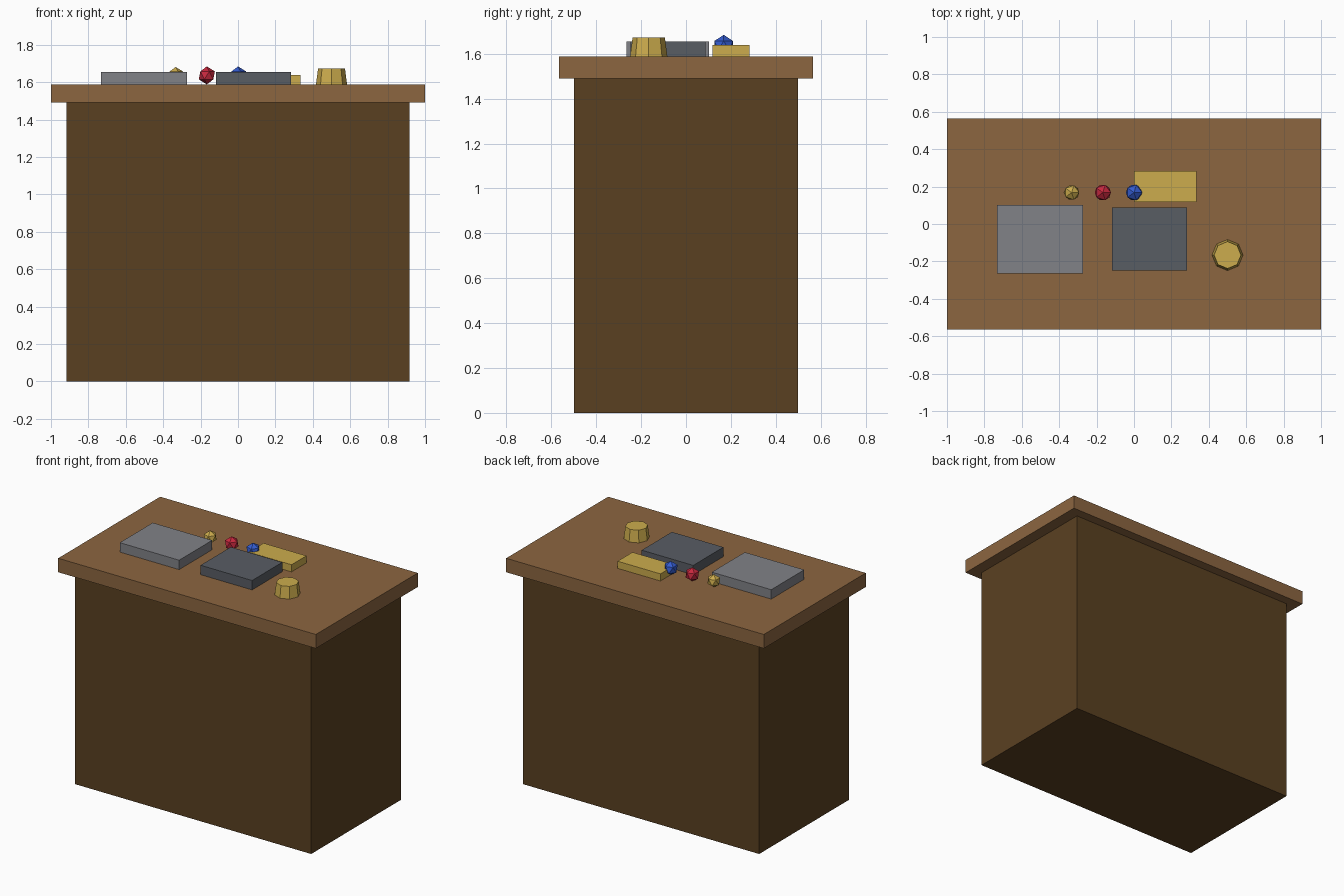
import bpy
import math

cube = bpy.data.objects.get("Cube")
if cube:
    bpy.data.objects.remove(cube, do_unlink=True)


def material(name, *srgb):
    """Flat material from 0-255 display colour, stored as linear."""
    linear = [((c / 255 + 0.055) / 1.055) ** 2.4 for c in srgb] + [1]
    mat = bpy.data.materials.new(name)
    mat.use_nodes = True
    mat.diffuse_color = linear
    mat.node_tree.nodes["Principled BSDF"].inputs["Base Color"].default_value = linear
    return mat


dark_wood = material("dark wood", 90, 64, 33)
light_wood = material("light wood", 140, 102, 64)
light_grey = material("light grey", 129, 130, 135)
dark_grey = material("dark grey", 89, 93, 100)
gold = material("gold", 204, 172, 77)
red = material("red", 200, 40, 62)
blue = material("blue", 52, 92, 208)


def finish(name, mat):
    obj = bpy.context.object
    obj.name = name
    obj.data.materials.append(mat)
    return obj


def box(name, mat, x, y, z):
    """Box spanning the given (low, high) ranges."""
    spans = (x, y, z)
    bpy.ops.mesh.primitive_cube_add(size=1, location=[sum(s) / 2 for s in spans])
    obj = finish(name, mat)
    obj.scale = [hi - lo for lo, hi in spans]
    bpy.ops.object.transform_apply(location=False, rotation=False, scale=True)


BASE_TOP = 1.49
TABLE = 1.588

# Counter body and overhanging top
box("counter_body", dark_wood, (-0.917, 0.917), (-0.498, 0.498), (0, BASE_TOP))
box("counter_top", light_wood, (-1, 1), (-0.565, 0.565), (BASE_TOP, TABLE))

# Slabs lying on the top
box("light_slab", light_grey, (-0.733, -0.272), (-0.264, 0.102), (TABLE, 1.654))
box("dark_slab", dark_grey, (-0.117, 0.283), (-0.248, 0.087), (TABLE, 1.654))
box("gold_bar", gold, (0, 0.333), (0.118, 0.283), (TABLE, 1.638))

# Row of faceted gems
gems = (("gold_gem", gold, 0.045), ("red_gem", red, 0.048), ("blue_gem", blue, 0.048))
for i, (name, mat, radius) in enumerate(gems):
    bpy.ops.mesh.primitive_ico_sphere_add(
        subdivisions=1, radius=radius, location=((i - 2) / 6, 0.168, TABLE + 0.048))
    finish(name, mat)

# Tapered eight-sided cup
CUP_HEIGHT = 0.084
bpy.ops.mesh.primitive_cone_add(
    vertices=8, radius1=0.083, radius2=0.072, depth=CUP_HEIGHT,
    location=(0.5, -0.166, TABLE + CUP_HEIGHT / 2))
finish("gold_cup", gold)
